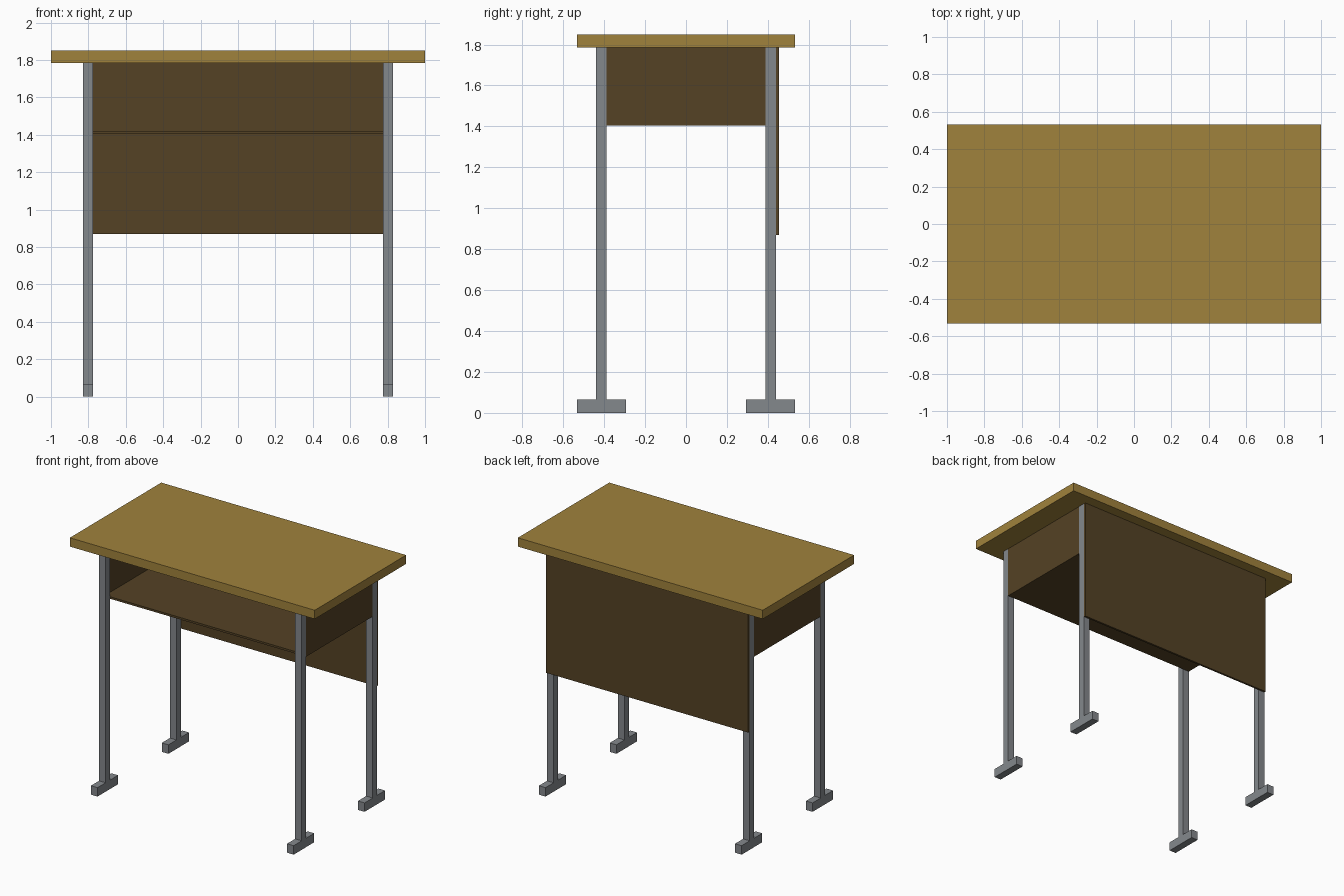
import bpy

if "Cube" in bpy.data.objects:
    bpy.data.objects.remove(bpy.data.objects["Cube"])


def material(name, rgb):
    m = bpy.data.materials.new(name)
    m.diffuse_color = (*rgb, 1.0)
    m.use_nodes = True
    m.node_tree.nodes["Principled BSDF"].inputs["Base Color"].default_value = m.diffuse_color
    return m


WOOD = material("light_wood", (0.352, 0.223, 0.045))
BROWN = material("dark_brown_panel", (0.089, 0.054, 0.018))
STEEL = material("grey_steel", (0.231, 0.246, 0.262))


def box(name, x, y, z, mat):
    """Box given by its (min, max) range on each axis."""
    bpy.ops.mesh.primitive_cube_add(size=1)
    ob = bpy.context.object
    ob.name = name
    for v in ob.data.vertices:
        v.co = [r[1] if c > 0 else r[0] for c, r in zip(v.co, (x, y, z))]
    ob.data.materials.append(mat)
    return ob


def span(sign, a, b):
    """Range a..b, mirrored when sign is negative."""
    return tuple(sorted((sign * a, sign * b)))


LEG_IN, LEG_OUT = 0.774, 0.828      # leg range in x
LEG_Y0, LEG_Y1 = 0.388, 0.439       # leg range in y
TOP_Z, FOOT_Z, SHELF_Z = 1.785, 0.066, 1.405
THICK = 0.015

# Table top
box("table_top", (-1, 1), (-0.533, 0.533), (TOP_Z, 1.85), WOOD)

# Legs with long feet
for sx, side in ((-1, "left"), (1, "right")):
    for sy, end in ((-1, "front"), (1, "back")):
        x = span(sx, LEG_IN, LEG_OUT)
        box(f"{end}_{side}_leg", x, span(sy, LEG_Y0, LEG_Y1), (FOOT_Z, TOP_Z), STEEL)
        box(f"{end}_{side}_foot", x, span(sy, 0.294, 0.533), (0, FOOT_Z), STEEL)

    # Side panel of the book compartment
    box(f"{side}_side_panel", span(sx, LEG_OUT - THICK, LEG_OUT - 0.001),
        (-LEG_Y0, LEG_Y0), (SHELF_Z, TOP_Z), BROWN)

# Book shelf between the side panels
inner = LEG_OUT - THICK
box("book_shelf", (-inner, inner), (-LEG_Y0, LEG_Y0), (SHELF_Z, SHELF_Z + THICK), BROWN)

# Modesty panel behind the back legs
box("back_panel", (-0.825, 0.825), (LEG_Y1, LEG_Y1 + THICK), (0.87, TOP_Z), BROWN)
